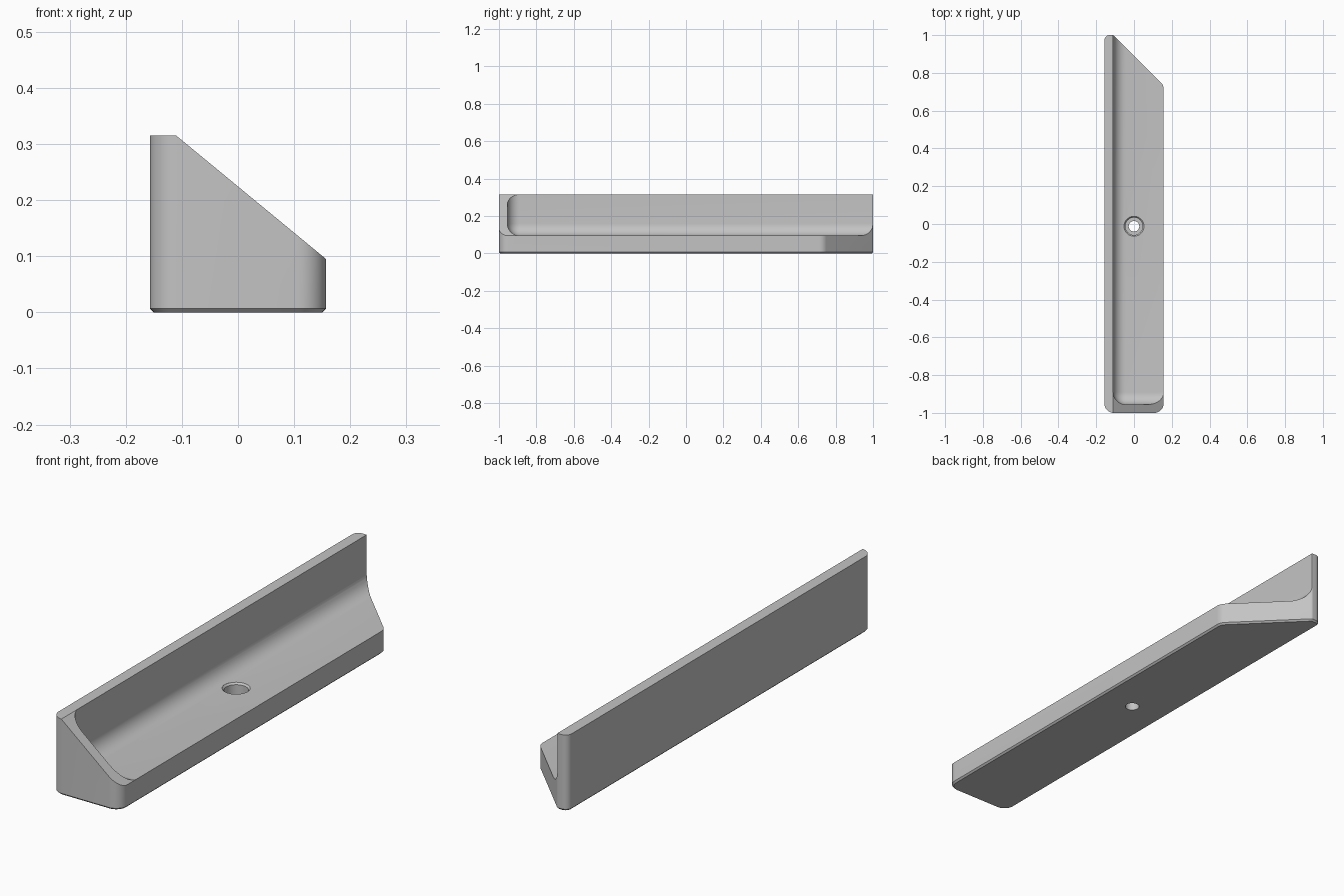
import bpy, bmesh
from math import pi, cos, sin, radians
from mathutils import Vector

cube = bpy.data.objects.get("Cube")
if cube:
    bpy.data.objects.remove(cube, do_unlink=True)

HALF, TOP, FLOOR = 0.157, 0.315, 0.095   # half width, back wall top, tray floor
WALL, END = -0.11, -0.955                # inner faces of back wall and end wall
HOLE_Y = -0.012


def to_object(name, bm):
    bmesh.ops.recalc_face_normals(bm, faces=bm.faces)
    mesh = bpy.data.meshes.new(name)
    bm.to_mesh(mesh)
    bm.free()
    obj = bpy.data.objects.new(name, mesh)
    bpy.context.collection.objects.link(obj)
    return obj


def prism(points, offset):
    bm = bmesh.new()
    face = bm.faces.new([bm.verts.new(p) for p in points])
    new = bmesh.ops.extrude_face_region(bm, geom=[face])["geom"]
    bmesh.ops.translate(bm, vec=offset, verts=[v for v in new if isinstance(v, bmesh.types.BMVert)])
    return bm


def edges_on(bm, *tests):
    return [e for e in bm.edges if any(all(t(v.co) for v in e.verts) for t in tests)]


# Body: footprint with rounded corners and a chamfered underside
corners = [(-HALF, -1, 0.05), (HALF, -1, 0.05), (HALF, 0.735, 0.05),
           (WALL, 1, 0.012), (-HALF, 1, 0.028)]
outline = []
for i, (x, y, r) in enumerate(corners):
    p = Vector((x, y))
    a = (Vector(corners[i - 1][:2]) - p).normalized()
    b = (Vector(corners[(i + 1) % len(corners)][:2]) - p).normalized()
    half = a.angle(b) / 2
    centre = p + (a + b).normalized() * r / sin(half)
    start = p + a * r * cos(half) / sin(half) - centre
    end = p + b * r * cos(half) / sin(half) - centre
    steps = 10
    for k in range(steps + 1):
        spoke = start.lerp(end, k / steps) if k in (0, steps) else start.slerp(end, k / steps)
        outline.append((*(centre + spoke.normalized() * r), 0))
bm = prism(outline, (0, 0, TOP))
bmesh.ops.bevel(bm, geom=edges_on(bm, lambda c: c.z < 0.001), offset=0.007,
                segments=1, affect='EDGES')
body = to_object("angled_tray", bm)

# Sloping cut from the back wall top down to the front lip
slope = (FLOOR - TOP) / (HALF - WALL)
z_out = TOP + slope * (0.4 - WALL)
z_in = TOP + slope * (-0.15 - WALL)
slope_cut = to_object("slope_cutter", prism(
    [(-0.15, -1.5, z_in), (0.4, -1.5, z_out), (0.4, -1.5, 0.6), (-0.15, -1.5, 0.6)], (0, 3, 0)))

# Tray pocket with filleted inner edges, open at the front and far end
bm = prism([(WALL, END, FLOOR), (0.5, END, FLOOR), (0.5, 1.5, FLOOR), (WALL, 1.5, FLOOR)],
           (0, 0, 0.5))
at_wall = lambda c: c.x < WALL + 0.001
at_end = lambda c: c.y < END + 0.001
at_floor = lambda c: c.z < FLOOR + 0.001
inner = edges_on(bm, lambda c: at_wall(c) and at_end(c),
                 lambda c: at_wall(c) and at_floor(c),
                 lambda c: at_end(c) and at_floor(c))
bmesh.ops.bevel(bm, geom=inner, offset=0.065, segments=10, profile=0.5, affect='EDGES')
pocket_cut = to_object("pocket_cutter", bm)

# Stepped screw hole with a chamfered rim
bm = bmesh.new()
profile = [(0.028, -0.1), (0.028, 0.045), (0.046, 0.045), (0.046, 0.088),
           (0.053, FLOOR), (0.053, 0.2)]
sides = 40
rings = [[bm.verts.new((r * cos(2 * pi * k / sides), HOLE_Y + r * sin(2 * pi * k / sides), z))
          for k in range(sides)] for r, z in profile]
for low, high in zip(rings, rings[1:]):
    for k in range(sides):
        n = (k + 1) % sides
        bm.faces.new((low[k], low[n], high[n], high[k]))
bm.faces.new(rings[0])
bm.faces.new(rings[-1])
hole_cut = to_object("hole_cutter", bm)

# Cut everything out of the body
bpy.ops.object.select_all(action='DESELECT')
body.select_set(True)
bpy.context.view_layer.objects.active = body
for cutter in (slope_cut, pocket_cut, hole_cut):
    mod = body.modifiers.new(cutter.name, 'BOOLEAN')
    mod.operation = 'DIFFERENCE'
    mod.solver = 'EXACT'
    mod.object = cutter
    bpy.ops.object.modifier_apply(modifier=mod.name)
    bpy.data.objects.remove(cutter, do_unlink=True)

# Plain grey finish
grey = bpy.data.materials.new("light_grey")
grey.use_nodes = True
colour = (0.55, 0.55, 0.55, 1)
grey.diffuse_color = colour
grey.node_tree.nodes["Principled BSDF"].inputs["Base Color"].default_value = colour
body.data.materials.clear()
body.data.materials.append(grey)
bpy.ops.object.shade_smooth_by_angle(angle=radians(25))
